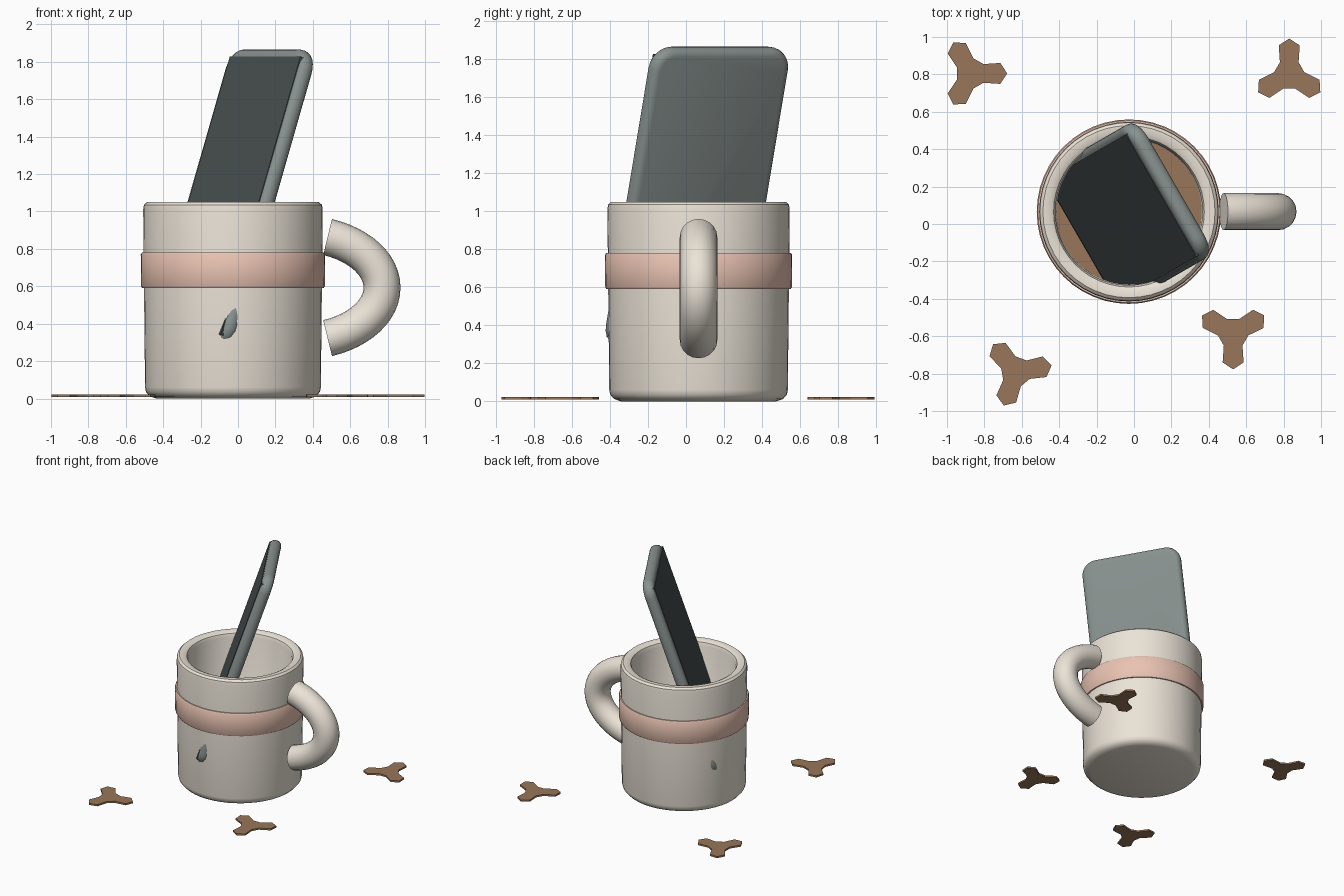
import bpy, bmesh, math
from mathutils import Matrix, Vector

if "Cube" in bpy.data.objects:
    bpy.data.objects.remove(bpy.data.objects["Cube"])

CX, CY = -0.027, 0.066  # mug axis


def material(name, rgb):
    m = bpy.data.materials.new(name)
    m.diffuse_color = (*rgb, 1)
    m.use_nodes = True
    m.node_tree.nodes["Principled BSDF"].inputs["Base Color"].default_value = m.diffuse_color
    return m


CREAM = material("cream", (0.83, 0.77, 0.68))
SALMON = material("salmon", (0.82, 0.55, 0.45))
BROWN = material("brown", (0.32, 0.18, 0.10))
CASE = material("dark_grey", (0.25, 0.29, 0.28))
GLASS = material("black_glass", (0.07, 0.085, 0.085))


def make(name, bm, mat, smooth=True):
    bmesh.ops.recalc_face_normals(bm, faces=bm.faces)
    me = bpy.data.meshes.new(name)
    bm.to_mesh(me)
    bm.free()
    ob = bpy.data.objects.new(name, me)
    bpy.context.collection.objects.link(ob)
    me.materials.append(mat)
    if smooth:
        bpy.ops.object.select_all(action='DESELECT')
        ob.select_set(True)
        bpy.context.view_layer.objects.active = ob
        bpy.ops.object.shade_smooth_by_angle(angle=math.radians(35))
    return ob


def lathe(name, profile, mat, closed=False, steps=48):
    bm = bmesh.new()
    vs = [bm.verts.new((r, 0, z)) for r, z in profile]
    pairs = list(zip(vs, vs[1:])) + ([(vs[-1], vs[0])] if closed else [])
    es = [bm.edges.new(p) for p in pairs]
    bmesh.ops.spin(bm, geom=vs + es, cent=(0, 0, 0), axis=(0, 0, 1),
                   angle=2 * math.pi, steps=steps)
    bmesh.ops.remove_doubles(bm, verts=bm.verts, dist=1e-4)
    ob = make(name, bm, mat)
    ob.location = (CX, CY, 0)
    return ob


# Mug body, hollow with rounded lip
lathe("mug_body", [(0, 0), (0.41, 0), (0.445, 0.012), (0.465, 0.035), (0.47, 0.06),
                   (0.48, 1.01), (0.476, 1.035), (0.46, 1.05), (0.425, 1.05),
                   (0.403, 1.038), (0.393, 1.01), (0.388, 0.12), (0.36, 0.08),
                   (0, 0.08)], CREAM)

# Coloured sleeve around the mug
lathe("sleeve_band", [(0.47, 0.59), (0.485, 0.59), (0.491, 0.60), (0.493, 0.77),
                      (0.487, 0.78), (0.47, 0.78)], SALMON, closed=True)

# Drink surface
lathe("drink", [(0, 0.25), (0.391, 0.25)], BROWN)

# Handle: round tube along an elliptical arc
bm = bmesh.new()
N, M, R = 24, 20, 0.099
rings = []
for i in range(N + 1):
    a = math.radians(-69.3 + 138.6 * i / N)
    c = Vector((0.32 + 0.45 * math.cos(a), CY, 0.593 + 0.289 * math.sin(a)))
    n = Vector((math.cos(a) / 0.45, 0, math.sin(a) / 0.289)).normalized()
    rings.append([bm.verts.new(c + R * (n * math.cos(b) + Vector((0, math.sin(b), 0))))
                  for b in (2 * math.pi * j / M for j in range(M))])
for p, q in zip(rings, rings[1:]):
    for j in range(M):
        k = (j + 1) % M
        bm.faces.new((p[j], p[k], q[k], q[j]))
bm.faces.new(rings[0])
bm.faces.new(rings[-1])
make("handle", bm, CREAM)

# Slab device leaning in the mug
POSE = (Matrix.Translation((-0.031, 0.057, 1.07)) @ Matrix.Rotation(math.radians(-60), 4, 'Z')
        @ Matrix.Rotation(math.radians(-18.3), 4, 'X'))


def box(size, offset=(0, 0, 0)):
    bm = bmesh.new()
    bmesh.ops.create_cube(bm, size=1)
    bmesh.ops.scale(bm, vec=size, verts=bm.verts)
    bmesh.ops.translate(bm, vec=offset, verts=bm.verts)
    return bm


bm = box((0.83, 0.09, 1.67))
corners = [e for e in bm.edges if abs(e.verts[0].co.y - e.verts[1].co.y) > 0.01]
bmesh.ops.bevel(bm, geom=corners, offset=0.12, segments=6, profile=0.5, affect='EDGES')
rims = [e for e in bm.edges if abs(e.verts[0].co.y - e.verts[1].co.y) < 0.01]
bmesh.ops.bevel(bm, geom=rims, offset=0.04, segments=4, profile=0.5, affect='EDGES')
make("phone_case", bm, CASE).matrix_world = POSE

make("phone_screen", box((0.755, 0.02, 1.565), (0.005, -0.038, 0)),
     GLASS, smooth=False).matrix_world = POSE

# Three-lobed flat pieces scattered on the ground
LOBE = [(0.065, -0.05), (0.155, -0.056), (0.192, 0), (0.155, 0.056), (0.065, 0.05)]
for i, (x, y, rot) in enumerate([(-0.87, 0.805, 0), (0.83, 0.80, 90),
                                 (0.53, -0.585, 270), (-0.63, -0.79, 10)]):
    bm = bmesh.new()
    vs = []
    for k in range(3):
        turn = Matrix.Rotation(math.radians(rot + 120 * k), 3, 'Z')
        vs += [bm.verts.new(turn @ Vector((u, v, 0.008))) for u, v in LOBE]
    bmesh.ops.remove_doubles(bm, verts=vs, dist=0.03)
    face = bm.faces.new([v for v in vs if v.is_valid])
    top = bmesh.ops.extrude_face_region(bm, geom=[face])["geom"]
    bmesh.ops.translate(bm, vec=(0, 0, 0.014),
                        verts=[g for g in top if isinstance(g, bmesh.types.BMVert)])
    make(f"ground_spice_{i + 1}", bm, BROWN, smooth=False).location = (x, y, 0)
